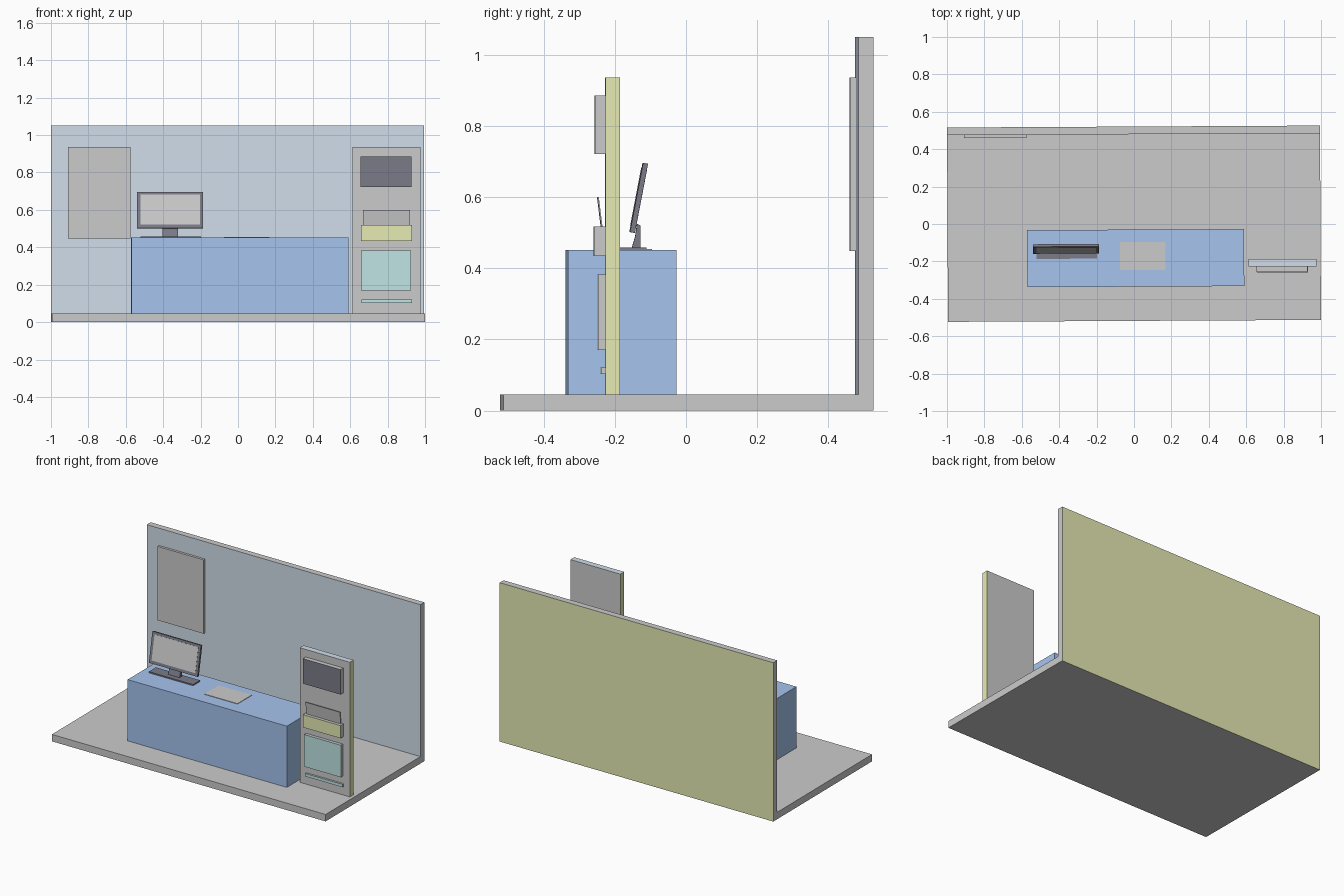
import bpy
import bmesh
import math
from mathutils import Matrix, Vector

if "Cube" in bpy.data.objects:
    bpy.data.objects.remove(bpy.data.objects["Cube"])

COLOURS = {
    "blue": (0.38, 0.55, 0.85, 1),
    "pale_blue": (0.64, 0.73, 0.83, 1),
    "olive": (0.79, 0.83, 0.45, 1),
    "teal": (0.52, 0.78, 0.77, 1),
    "dark": (0.20, 0.20, 0.25, 1),
    "grey": (0.70, 0.70, 0.70, 1),
}
DIRECTIONS = {
    "front": Vector((0, -1, 0)), "back": Vector((0, 1, 0)),
    "left": Vector((-1, 0, 0)), "right": Vector((1, 0, 0)),
    "top": Vector((0, 0, 1)), "bottom": Vector((0, 0, -1)),
}
# The whole stand is turned very slightly about the vertical axis
TURN = Matrix.Rotation(math.radians(0.3), 4, 'Z')


def material(name):
    mat = bpy.data.materials.get(name)
    if mat is None:
        mat = bpy.data.materials.new(name)
        mat.diffuse_color = COLOURS[name]
        mat.use_nodes = True
        mat.node_tree.nodes["Principled BSDF"].inputs["Base Color"].default_value = mat.diffuse_color
    return mat


def finish(name, bm, base=None, sides=None):
    """Colour faces by direction, then place the mesh in the scene."""
    mesh = bpy.data.meshes.new(name)
    bm.normal_update()
    if base or sides:
        mesh.materials.append(material(base or "grey"))
        for side, colour in (sides or {}).items():
            mesh.materials.append(material(colour))
            for f in bm.faces:
                if f.normal.dot(DIRECTIONS[side]) > 0.9:
                    f.material_index = len(mesh.materials) - 1
    bm.to_mesh(mesh)
    bm.free()
    obj = bpy.data.objects.new(name, mesh)
    obj.matrix_world = TURN
    bpy.context.collection.objects.link(obj)
    return obj


def box(name, x, y, z, base=None, sides=None, tilt=0):
    """Box from min/max ranges, tilted (degrees) about x through its centre."""
    bm = bmesh.new()
    bmesh.ops.create_cube(bm, size=1)
    size = [r[1] - r[0] for r in (x, y, z)]
    centre = [(r[1] + r[0]) / 2 for r in (x, y, z)]
    place = (Matrix.Translation(centre) @ Matrix.Rotation(math.radians(tilt), 4, 'X')
             @ Matrix.Diagonal((*size, 1)))
    bmesh.ops.transform(bm, matrix=place, verts=bm.verts)
    return finish(name, bm, base, sides)


def side_profile(name, points, x, base):
    """Extrude a y-z outline across a range of x."""
    bm = bmesh.new()
    face = bm.faces.new([bm.verts.new((x[0], py, pz)) for py, pz in points])
    ext = bmesh.ops.extrude_face_region(bm, geom=[face])
    moved = [v for v in ext["geom"] if isinstance(v, bmesh.types.BMVert)]
    bmesh.ops.translate(bm, verts=moved, vec=(x[1] - x[0], 0, 0))
    bmesh.ops.recalc_face_normals(bm, faces=bm.faces)
    return finish(name, bm, base)


# Floor, back wall and wall poster
box("floor", (-0.997, 0.997), (-0.518, 0.48), (0, 0.046))
box("back_wall", (-0.997, 0.997), (0.48, 0.521), (0, 1.05),
    sides={"front": "pale_blue", "back": "olive"})
box("wall_poster", (-0.907, -0.572), (0.464, 0.48), (0.448, 0.936))

# Counter with a sheet on top
box("counter", (-0.572, 0.588), (-0.335, -0.03), (0.046, 0.451), "blue")
box("counter_sheet", (-0.075, 0.167), (-0.246, -0.096), (0.451, 0.454))

# Monitor: foot, neck, tilted panel and screen
box("monitor_foot", (-0.522, -0.200), (-0.184, -0.110), (0.451, 0.459), "dark")
side_profile("monitor_neck",
             [(-0.150, 0.459), (-0.126, 0.459), (-0.126, 0.520),
              (-0.136, 0.525), (-0.141, 0.490)],
             (-0.405, -0.322), "dark")
box("monitor_panel", (-0.541, -0.187), (-0.138, -0.124), (0.499, 0.697),
    "dark", tilt=-10.8)
box("monitor_screen", (-0.523, -0.204), (-0.1388, -0.1232), (0.518, 0.682),
    "dark", {"front": "grey"}, tilt=-10.8)

# Self-service stand
box("stand_body", (0.61, 0.975), (-0.231, -0.191), (0.046, 0.936),
    sides={"left": "olive", "right": "olive", "top": "pale_blue"})

# Panels mounted on the stand: x range, front y, z range, front colour
panels = {
    "stand_display": ((0.653, 0.927), -0.260, (0.721, 0.886), "dark"),
    "stand_tray": ((0.656, 0.930), -0.264, (0.434, 0.518), "olive"),
    "stand_door": ((0.656, 0.924), -0.252, (0.170, 0.382), "teal"),
    "stand_slot": ((0.658, 0.930), -0.244, (0.103, 0.122), "teal"),
}
for name, (x, front, z, colour) in panels.items():
    box(name, x, (front, -0.231), z, sides={"front": colour})

# Leaning paper sheet above the tray
box("tray_paper", (0.667, 0.918), (-0.248, -0.244), (0.508, 0.600), tilt=7)
